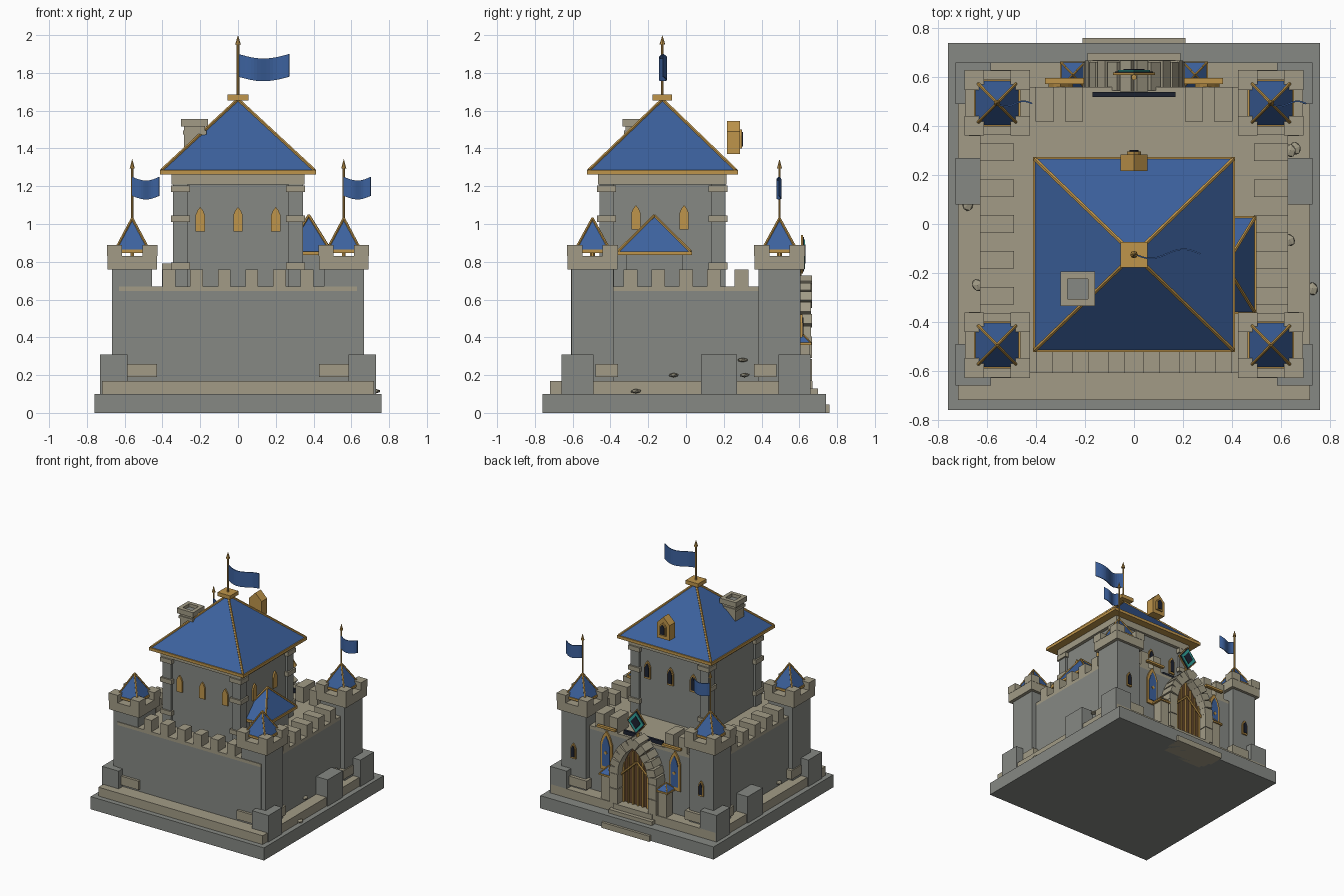
import bpy, bmesh, math, random
from mathutils import Vector, Matrix

default = bpy.data.objects.get("Cube")
if default:
    bpy.data.objects.remove(default, do_unlink=True)


def material(name, *rgb):
    m = bpy.data.materials.new(name)
    m.use_nodes = True
    m.diffuse_color = (*rgb, 1)
    m.node_tree.nodes["Principled BSDF"].inputs["Base Color"].default_value = (*rgb, 1)
    return m


gray = material("gray stone", .24, .25, .23)
beige = material("beige stone", .36, .33, .24)
blue = material("blue roof", .045, .12, .34)
gold = material("gold trim", .52, .30, .07)
dark = material("dark opening", .012, .016, .03)
teal = material("teal crest", .03, .36, .32)
wood = material("brown wood", .12, .06, .025)


def finish(name, bm, mat, matrix=None):
    bmesh.ops.recalc_face_normals(bm, faces=bm.faces)
    mesh = bpy.data.meshes.new(name)
    bm.to_mesh(mesh)
    bm.free()
    mesh.materials.append(mat)
    obj = bpy.data.objects.new(name, mesh)
    bpy.context.collection.objects.link(obj)
    if matrix:
        obj.matrix_world = matrix
    return obj


def block(name, mat, center, half, z0, z1, turn=None):
    """Box from plan centre, plan half sizes and a height range."""
    bm = bmesh.new()
    bmesh.ops.create_cube(bm, size=2)
    bmesh.ops.scale(bm, vec=(half[0], half[1], (z1 - z0) / 2), verts=bm.verts)
    place = Matrix.Translation((*center, (z0 + z1) / 2))
    return finish(name, bm, mat, place @ turn if turn else place)


def rod(name, mat, a, b, r, tip=None, sides=6):
    a, b = Vector(a), Vector(b)
    bm = bmesh.new()
    bmesh.ops.create_cone(bm, cap_ends=True, segments=sides, radius1=r,
                          radius2=r if tip is None else tip, depth=(b - a).length)
    turn = (b - a).to_track_quat("Z", "Y").to_matrix().to_4x4()
    return finish(name, bm, mat, Matrix.Translation((a + b) / 2) @ turn)


def plate(name, mat, outline, depth, matrix):
    """Outline in x-z, pushed outward along local -y."""
    bm = bmesh.new()
    face = bm.faces.new([bm.verts.new((x, 0, z)) for x, z in outline])
    pushed = bmesh.ops.extrude_face_region(bm, geom=[face])["geom"]
    bmesh.ops.translate(bm, vec=(0, -depth, 0),
                        verts=[v for v in pushed if isinstance(v, bmesh.types.BMVert)])
    return finish(name, bm, mat, matrix)


def facing(x, y, z, degrees):
    return Matrix.Translation((x, y, z)) @ Matrix.Rotation(math.radians(degrees), 4, "Z")


def lancet(w, h):
    return [(-w, 0), (w, 0), (w, h * .68), (w * .6, h * .86), (0, h), (-w * .6, h * .86), (-w, h * .68)]


def window(name, x, y, z, degrees, w=.024, h=.13, pane=dark):
    place = facing(x, y, z, degrees)
    plate(name + "_frame", gold, lancet(w, h), .012, place)
    if pane != gold:
        plate(name + "_pane", pane, lancet(w * .65, h * .78), .017,
              place @ Matrix.Translation((0, 0, h * .1)))


def hip_roof(name, x, y, hx, hy, z0, z1, r):
    """Four-sided roof with gold eaves and hips."""
    bm = bmesh.new()
    base = [bm.verts.new((x + sx * hx, y + sy * hy, z0)) for sx, sy in corners]
    apex = bm.verts.new((x, y, z1))
    bm.faces.new(base)
    for i in range(4):
        bm.faces.new((base[i], base[(i + 1) % 4], apex))
    finish(name, bm, blue)
    block(name + "_eaves", gold, (x, y), (hx + r, hy + r), z0 - r * 2.5, z0)
    for sx, sy in corners:
        rod(name + "_hip", gold, (x + sx * hx, y + sy * hy, z0), (x, y, z1), r)


def flag(name, x, y, z, length, height):
    bm = bmesh.new()
    steps, rows = 16, []
    for i in range(steps + 1):
        t = i / steps
        sag = height * .2 * math.sin(math.pi * t)
        wave = length * .07 * math.sin(math.tau * t)
        rows.append([bm.verts.new((x + length * t, y - wave, z + k * height - sag)) for k in (0, 1)])
    for a, b in zip(rows, rows[1:]):
        bm.faces.new((a[0], b[0], b[1], a[1]))
    obj = finish(name, bm, blue)
    obj.modifiers.new("thickness", "SOLIDIFY").thickness = .006


def flagpole(name, x, y, z0, z1, r):
    rod(name, gold, (x, y, z0), (x, y, z1 - .05), r, sides=8)
    rod(name + "_tip", gold, (x, y, z1 - .05), (x, y, z1), r * 2.2, 0, 8)


corners = [(-1, -1), (1, -1), (1, 1), (-1, 1)]
sides = (-1, 1)

# Base, plinth and curtain walls
block("base_slab", gray, (0, -.01), (.76, .75), 0, .1)
block("plinth", beige, (0, -.03), (.72, .69), .1, .17)
block("curtain_wall", gray, (0, -.025), (.63, .585), .17, .645)
block("wall_walk", beige, (0, -.025), (.63, .585), .645, .67)
for i in range(-2, 4):
    block("front_merlon", beige, (.146 * (i - .5), -.565), (.034, .045), .67, .76)
for s in sides:
    for i in range(-2, 3):
        block("side_merlon", beige, (s * .56, .147 * i), (.07, .036), .67, .76)
    for x in (.365, .245):
        block("back_merlon", beige, (s * x, .49), (.037, .07), .67, .79)
    block("side_buttress", gray, (s * .675, .175), (.055, .095), .1, .31)

# Corner towers
for sx, sy in corners:
    x, y = sx * .56, sy * .495
    block("tower", gray, (x, y), (.106, .11), .1, .76)
    block("tower_crown", beige, (x, y), (.132, .132), .76, .83)
    for cx, cy in corners:
        block("tower_merlon", beige, (x + cx * .094, y + cy * .094), (.04, .04), .83, .89)
    rod("tower_roof_post", gold, (x, y, .83), (x, y, .88), .012)
    hip_roof("tower_roof", x, y, .088, .09, .865, 1.03, .007)
    block("corner_footing", gray, (sx * .657, sy * .575), (.073, .085), .1, .31)
    block("footing_ledge_x", beige, (sx * .51, sy * .6), (.08, .03), .19, .26)
    block("footing_ledge_y", beige, (sx * .645, sy * .42), (.03, .06), .19, .26)
    if sy > 0:
        window("tower_window", x, .605, .4, 180, .022, .12)
        flagpole("tower_pole", x, y, 1, 1.345, .006)
        flag("tower_flag", x, y, 1.15, .145, .1)

# Keep
kx, ky = 0, -.125
block("keep", gray, (kx, ky), (.325, .315), .66, 1.24)
block("keep_cornice", beige, (kx, ky), (.352, .34), 1.21, 1.262)
for sx, sy in corners:
    spot = (sx * .305, ky + sy * .295)
    block("keep_pillar", gray, spot, (.038, .038), .67, 1.22)
    for z in (.76, 1.01, 1.17):
        block("pillar_band", beige, spot, (.05, .05), z, z + .035)
for x in (-.2, 0, .2):
    window("front_window", x, -.44, .96, 0, pane=gold)
    window("back_window", x, .19, .97, 180, .026, .14)
for y in (-.265, -.01):
    window("side_window", .325, y, .97, 90, pane=gold)

# Main roof with cap, flag, chimney and dormer
hip_roof("main_roof", kx, ky, .405, .39, 1.285, 1.66, .009)
block("roof_cap", gold, (kx, ky), (.055, .052), 1.655, 1.685)
flagpole("main_pole", kx, ky, 1.68, 2, .007)
flag("main_flag", kx, ky, 1.78, .27, .12)
block("chimney", beige, (-.23, -.265), (.055, .055), 1.38, 1.52)
block("chimney_band", beige, (-.23, -.265), (.062, .062), 1.475, 1.495)
for s in sides:
    block("chimney_rim_x", beige, (-.23 + s * .056, -.265), (.015, .071), 1.515, 1.555)
    block("chimney_rim_y", beige, (-.23, -.265 + s * .056), (.041, .015), 1.515, 1.555)
block("chimney_hole", gray, (-.23, -.265), (.042, .042), 1.5, 1.53)
plate("dormer", gold, [(-.055, 0), (.055, 0), (.055, .12), (0, .175), (-.055, .12)], .068,
      facing(0, .217, 1.37, 180))
window("dormer_window", 0, .285, 1.4, 180, .028, .1)

# Side turret
block("turret", gray, (.37, -.168), (.085, .15), .66, .84)
hip_roof("turret_roof", .375, -.168, .118, .192, .855, 1.045, .008)

# Gate with pointed stone arch and portcullis
block("gate_recess", dark, (0, .53), (.17, .01), .2, .7)
plate("gate_door", wood, lancet(.15, .5), .03, facing(0, .56, .17, 180))
for i in range(-3, 4):
    top = .64 - abs(i) * .05
    block("gate_bar", gold, (i * .042, .6), (.006, .006), .17, top)
for s in sides:
    for z in (.17, .29):
        block("arch_pier", beige, (s * .17, .605), (.035, .062), z, z + .115)
    for i in range(6):
        a = math.radians(5 + i * 10.4)
        x, z = -.17 + .34 * math.cos(a), .4 + .335 * math.sin(a)
        block("arch_stone", beige, (s * x, .605), (.037, .058 + .005 * (i % 2)), z - .027, z + .027,
              Matrix.Rotation(-s * a, 4, "Y"))
    rod("gate_brace", gold, (s * .15, .615, .38), (0, .615, .52), .009)
    # Flanking banners, ledges and gate posts
    window("wall_banner", s * .3, .56, .36, 180, .05, .31, blue)
    rod("banner_star", gold, (s * .3, .57, .5), (s * .3, .582, .5), .015, sides=4)
    block("banner_ledge", gold, (s * .285, .585), (.08, .012), .695, .712)
    block("gate_post", beige, (s * .25, .615), (.036, .04), .1, .36)
    hip_roof("gate_post_roof", s * .25, .61, .047, .05, .373, .425, .005)

# Crest above the gate
for name, mat, r, depth in (("crest_edge", gold, .085, .01), ("crest_back", dark, .077, .014),
                            ("crest_ring", teal, .066, .019), ("crest_core", dark, .042, .023)):
    plate(name, mat, [(-r, 0), (0, -r * 1.2), (r, 0), (0, r * 1.2)], depth, facing(0, .61, .84, 180))
rod("crest_stem", gold, (0, .6, .7), (0, .6, .8), .012)

# Entry steps
for y, hx, z in ((.76, .21, .045), (.7, .19, .13), (.67, .17, .17)):
    block("entry_step", beige, (0, y - .06), (hx, .06), 0, z)

# Loose rocks
random.seed(4)
for x, y, z in ((.66, .31, .2), (.64, .3, .28), (.635, -.065, .2), (.73, -.265, .115),
                (-.68, .08, .18), (-.64, -.25, .2)):
    bm = bmesh.new()
    bmesh.ops.create_icosphere(bm, subdivisions=1, radius=.03)
    bmesh.ops.scale(bm, vec=(.8, 1, .4), verts=bm.verts)
    finish("rock", bm, beige, facing(x, y, z, random.uniform(0, 90)))
